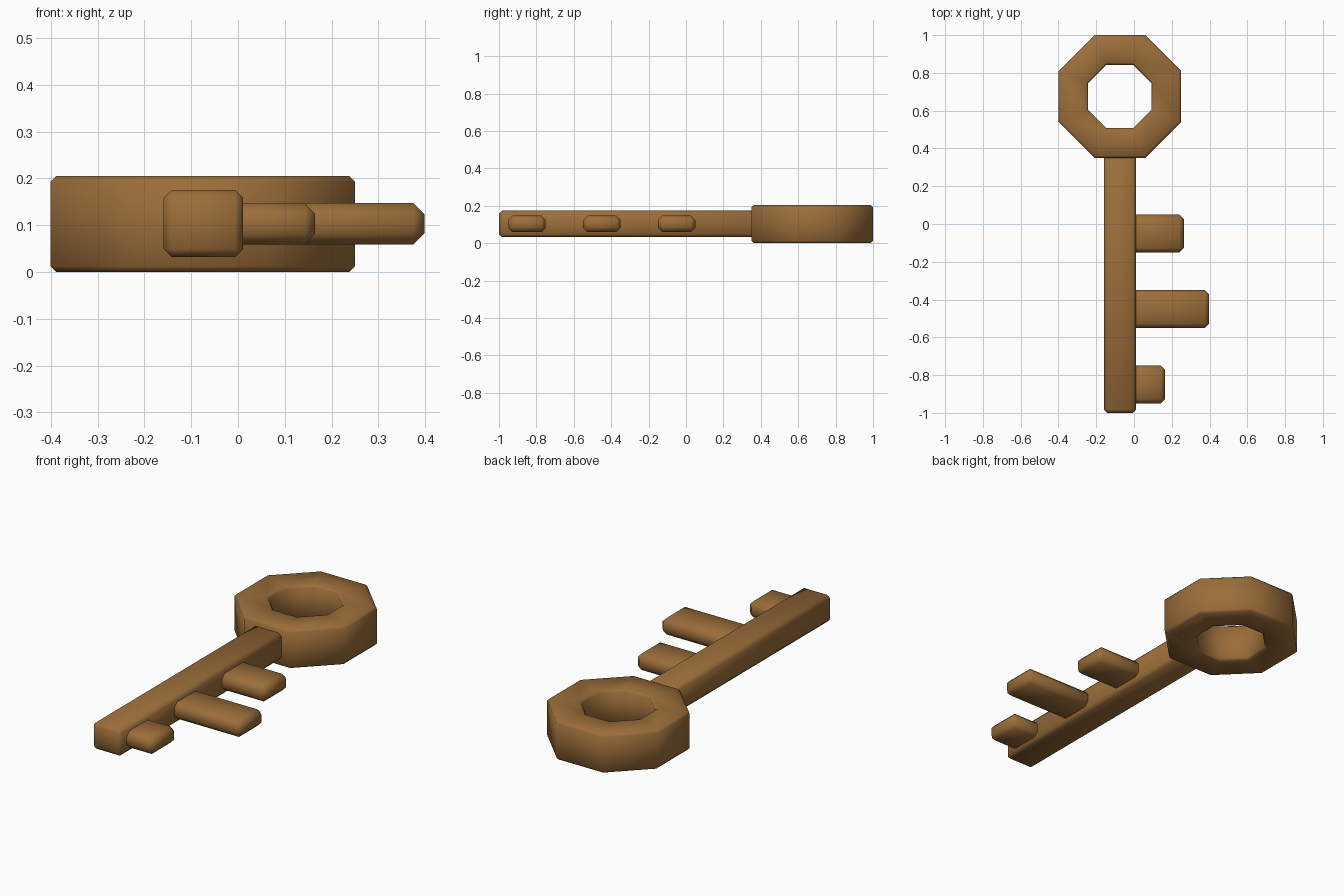
import bpy, bmesh, math

if "Cube" in bpy.data.objects:
    bpy.data.objects.remove(bpy.data.objects["Cube"])

brass = bpy.data.materials.new("aged brass")
brass.diffuse_color = (0.33, 0.155, 0.042, 1)
brass.use_nodes = True
brass.node_tree.nodes["Principled BSDF"].inputs["Base Color"].default_value = brass.diffuse_color


def finish(name, bm):
    bmesh.ops.recalc_face_normals(bm, faces=bm.faces)
    for f in bm.faces:
        f.smooth = True
    me = bpy.data.meshes.new(name)
    bm.to_mesh(me)
    bm.free()
    me.materials.append(brass)
    ob = bpy.data.objects.new(name, me)
    bpy.context.collection.objects.link(ob)
    return ob


def bar(name, lo, hi, chamfer):
    """Box between two corners with single-segment chamfered edges."""
    bm = bmesh.new()
    bmesh.ops.create_cube(bm, size=1)
    for v in bm.verts:
        v.co = [(lo[i] + hi[i]) / 2 + v.co[i] * (hi[i] - lo[i]) for i in range(3)]
    bmesh.ops.bevel(bm, geom=bm.edges[:], offset=chamfer, offset_type='OFFSET',
                    segments=1, affect='EDGES', profile=0.5)
    return finish(name, bm)


def octagon_ring(name, cx, cy, inner, outer, height, c):
    """Eight-sided ring; inner and outer are distances to the flats."""
    profile = [(inner, c), (inner + c, 0), (outer - c, 0), (outer, c),
               (outer, height - c), (outer - c, height),
               (inner + c, height), (inner, height - c)]
    bm = bmesh.new()
    loops = []
    for k in range(8):
        a = math.radians(22.5 + 45 * k)
        s = 1 / math.cos(math.radians(22.5))
        loops.append([bm.verts.new((cx + r * s * math.cos(a),
                                    cy + r * s * math.sin(a), z))
                      for r, z in profile])
    n = len(profile)
    for k in range(8):
        a, b = loops[k], loops[(k + 1) % 8]
        for i in range(n):
            j = (i + 1) % n
            bm.faces.new((a[i], b[i], b[j], a[j]))
    return finish(name, bm)


# Handle ring
octagon_ring("key_bow", -0.075, 0.675, 0.168, 0.325, 0.205, 0.012)

# Shaft, running slightly into the ring
bar("key_shaft", (-0.159, -1.0, 0.032), (0.011, 0.40, 0.175), 0.017)

# Three teeth of different lengths
for i, (y, end) in enumerate([(-0.85, 0.165), (-0.45, 0.398), (-0.05, 0.264)]):
    bar(f"key_tooth_{i + 1}", (-0.06, y - 0.1, 0.059), (end, y + 0.1, 0.147), 0.023)
